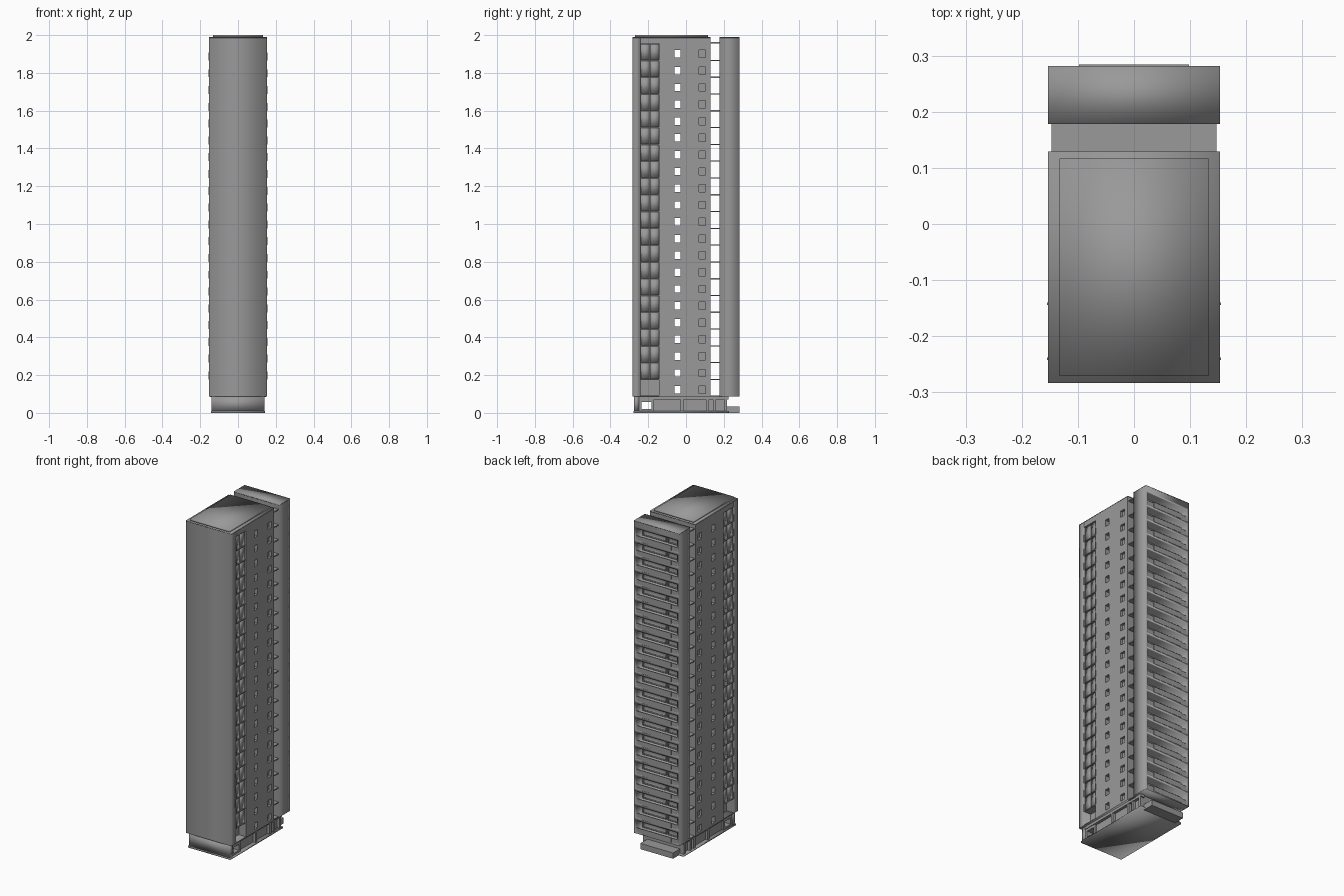
import bpy
import bmesh
from mathutils import Vector

default = bpy.data.objects.get("Cube")
if default:
    bpy.data.objects.remove(default, do_unlink=True)

# Shared dimensions
HALF = 0.153
FRONT, BACK = -0.283, 0.282
BASE, TOP = 0.088, 1.99
FLOORS = 21
PITCH = 0.0889
LEVELS = [BASE + i * PITCH for i in range(FLOORS)]
ROOF = BASE + FLOORS * PITCH
RIM = TOP - 0.004
GREY = (0.32, 0.32, 0.32, 1)

concrete = bpy.data.materials.new("concrete")
concrete.use_nodes = True
concrete.diffuse_color = GREY
concrete.node_tree.nodes["Principled BSDF"].inputs["Base Color"].default_value = GREY


def make(name, blocks, smooth=True):
    """One object from blocks given as x, y and z ranges."""
    bm = bmesh.new()
    for xr, yr, zr in blocks:
        verts = bmesh.ops.create_cube(bm, size=1)["verts"]
        low, high = Vector(map(min, (xr, yr, zr))), Vector(map(max, (xr, yr, zr)))
        for v in verts:
            v.co = (low + high) / 2 + v.co * (high - low)
    for face in bm.faces:
        face.smooth = smooth
    mesh = bpy.data.meshes.new(name)
    bm.to_mesh(mesh)
    bm.free()
    mesh.materials.append(concrete)
    obj = bpy.data.objects.new(name, mesh)
    bpy.context.collection.objects.link(obj)
    return obj


def wide(half):
    return (-half, half)


def both(x0, x1, yr, zr):
    """The same block on both sides."""
    return [((s * x0, s * x1), yr, zr) for s in (-1, 1)]


def cut(target, blocks):
    cutter = make("cutter", blocks, smooth=False)
    cutter.hide_render = True
    mod = target.modifiers.new("openings", "BOOLEAN")
    mod.operation = "DIFFERENCE"
    mod.solver = "EXACT"
    mod.object = cutter
    bpy.context.view_layer.objects.active = target
    bpy.ops.object.modifier_apply(modifier=mod.name)
    bpy.data.objects.remove(cutter, do_unlink=True)


def stack(obj, bottom, top, count, smooth=True):
    """Open the ends of a storey and repeat it upwards as one welded shell."""
    bm = bmesh.new()
    bm.from_mesh(obj.data)
    ends = [f for f in bm.faces
            if all(abs(v.co.z - bottom) < 1e-4 for v in f.verts)
            or all(abs(v.co.z - top) < 1e-4 for v in f.verts)]
    bmesh.ops.delete(bm, geom=ends, context="FACES")
    storey = bm.verts[:] + bm.edges[:] + bm.faces[:]
    for i in range(1, count):
        copy = bmesh.ops.duplicate(bm, geom=storey)["geom"]
        verts = [g for g in copy if isinstance(g, bmesh.types.BMVert)]
        bmesh.ops.translate(bm, verts=verts, vec=(0, 0, i * (top - bottom)))
    bmesh.ops.remove_doubles(bm, verts=bm.verts[:], dist=1e-4)
    for face in bm.faces:
        face.smooth = smooth
    bm.to_mesh(obj.data)
    bm.free()


# Main tower: front wall, bay core and a repeated storey with windows
storey = (BASE, BASE + PITCH)
window = (BASE + 0.015, BASE + 0.054)
bay = (-0.24, -0.142)
wall = make("front_wall", [(wide(HALF), (FRONT, -0.24), (BASE, RIM))])
stack(wall, BASE, RIM, 1)
make("bay_core", [(wide(0.105), bay, (BASE, ROOF))], smooth=False)
tower = make("main_tower", [(wide(HALF), (-0.142, 0.129), storey)])
cut(tower, [(wide(0.2), (-0.06, -0.029), window)]
    + both(0.138, 0.2, (0.068, 0.102), window))
stack(tower, *storey, FLOORS, smooth=False)
make("tower_soffit", [(wide(0.152), (-0.282, 0.128), (BASE, BASE + 0.004))])
make("tower_parapet", [(wide(HALF), (-0.241, 0.129), (ROOF, RIM))], smooth=False)
make("roof_slab", [(wide(HALF), (FRONT, 0.129), (RIM, TOP))])
make("roof_cap", [(wide(0.133), (-0.271, 0.117), (TOP, 2.0))])

# Enclosed side balconies: slab, two tall panels and end posts on each upper floor
slabs, panels, posts = [], [], []
for z in LEVELS[1:]:
    slabs += both(0.105, 0.15, bay, (z - 0.002, z + 0.002))
    for y0, y1 in ((-0.24, -0.192), (-0.191, -0.142)):
        panels += both(0.11, 0.144, (y0, y1), (z + 0.002, z + PITCH - 0.002))
    for y in bay:
        posts += both(0.15, 0.155, (y - 0.002, y + 0.002), (z, z + 0.042))
make("side_balcony_slabs", slabs, smooth=False)
make("side_balcony_panels", panels)
make("side_balcony_posts", posts, smooth=False)

# Open link walkways joining the two blocks
make("link_walkways", [(wide(0.147), (0.129, 0.178), (z - 0.003, z + 0.003))
                       for z in LEVELS + [ROOF + 0.005]], smooth=False)

# Rear block: a repeated storey with a loggia
rear = make("rear_block", [(wide(HALF), (0.178, BACK), storey)])
cut(rear, [(wide(0.138), (0.235, 0.4), (BASE + 0.008, BASE + 0.078))])
stack(rear, *storey, FLOORS)
make("rear_soffit", [(wide(0.152), (0.179, 0.281), (BASE, BASE + 0.004))])
parapet = make("rear_parapet_wall", [(wide(HALF), (0.178, BACK), (ROOF, RIM))])
stack(parapet, ROOF, RIM, 1)
make("rear_roof", [(wide(HALF), (0.178, BACK), (RIM, TOP))])
make("rear_loggia_parapets", [(wide(0.138), (0.275, 0.28), (z + 0.007, z + 0.034))
                              for z in LEVELS], smooth=False)
make("rear_railings", [(wide(0.098), (0.279, 0.284), (z + 0.004, z + 0.037))
                       for z in LEVELS], smooth=False)

# Rear window frames: a square one near the right end, a long one beside it
frames = []
for z in LEVELS:
    for x0, x1 in ((-0.125, -0.045), (-0.035, 0.125)):
        depth = (0.234, 0.24)
        frames += [((x0, x1), depth, (z + h, z + h + 0.005)) for h in (0.025, 0.066)]
        frames += [((x, x + 0.005), depth, (z + 0.025, z + 0.071)) for x in (x0, x1 - 0.005)]
make("rear_window_frames", frames)

# Ground floor: plate, front wall, lobby, side piers and rear step
make("ground_plate", [(wide(0.143), (-0.278, 0.228), (0, 0.009))])
make("base_front_wall", [(wide(0.139), (-0.275, -0.25), (0.009, BASE))])
make("lobby_core", [(wide(0.122), (-0.17, 0.215), (0.009, BASE))], smooth=False)
passage = make("entrance_passage", [(wide(0.135), (-0.25, -0.17), (0.009, BASE))], smooth=False)
cut(passage, [(wide(0.2), (-0.235, -0.182), (0.02, 0.057))])
make("base_piers", [b for y in (-0.02, 0.115, 0.15, 0.21)
                    for b in both(0.115, 0.138, (y - 0.008, y + 0.008), (0.009, BASE))],
     smooth=False)
make("base_ceiling_beams", both(0.115, 0.139, (-0.25, 0.225), (0.072, BASE)), smooth=False)
make("rear_step", [(wide(0.11), (0.215, BACK), (0, 0.035))], smooth=False)
